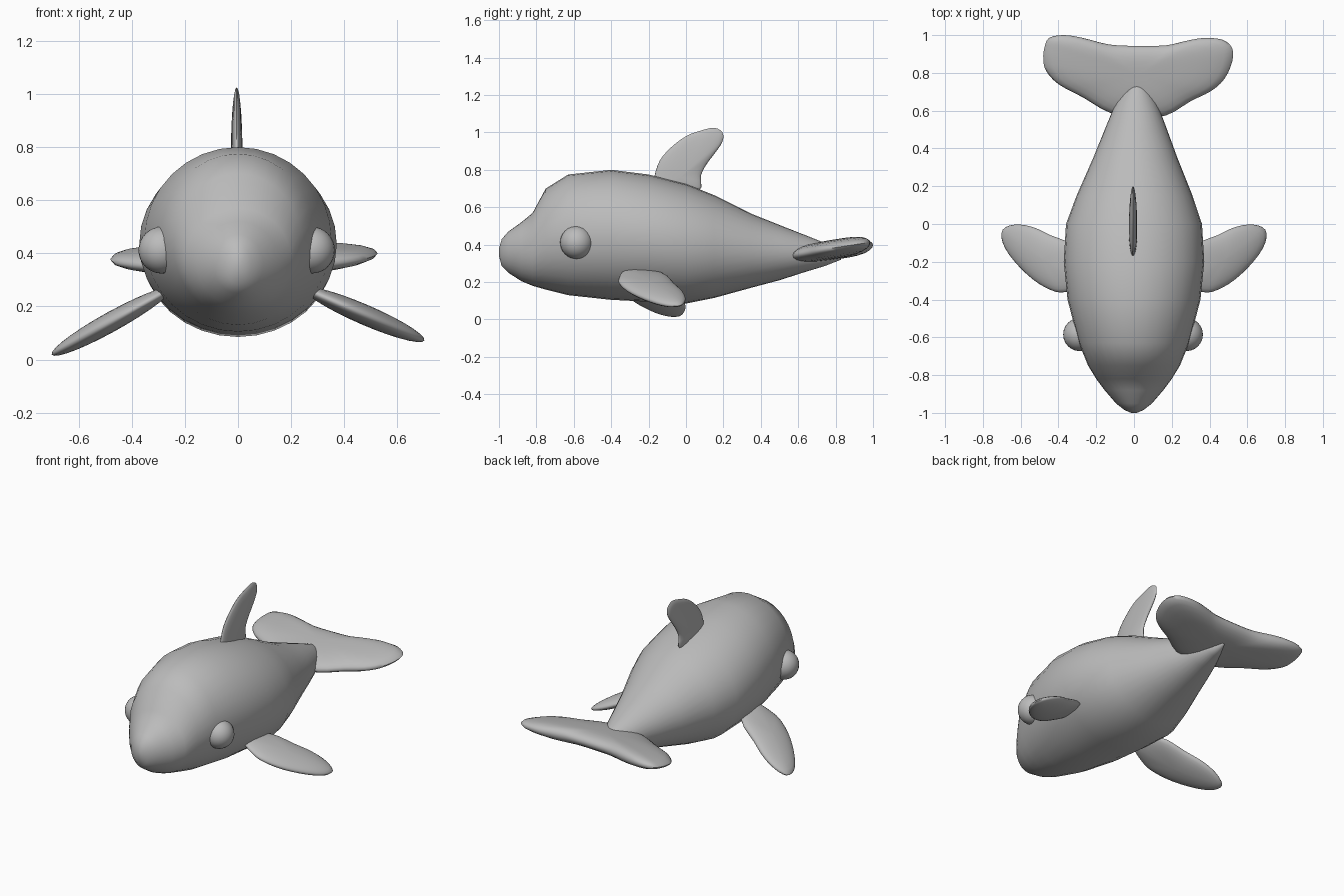
import bpy, bmesh, math
from mathutils import Vector

cube = bpy.data.objects.get("Cube")
if cube:
    bpy.data.objects.remove(cube, do_unlink=True)

grey = bpy.data.materials.new("soft grey")
grey.use_nodes = True
colour = (0.5, 0.5, 0.5, 1)
grey.diffuse_color = colour
grey.node_tree.nodes["Principled BSDF"].inputs["Base Color"].default_value = colour


def finish(name, bm, sharp_angle=70):
    """Turn a bmesh into a smooth shaded grey object."""
    bmesh.ops.remove_doubles(bm, verts=bm.verts, dist=0.0005)
    bmesh.ops.recalc_face_normals(bm, faces=bm.faces)
    mesh = bpy.data.meshes.new(name)
    bm.to_mesh(mesh)
    bm.free()
    mesh.materials.append(grey)
    obj = bpy.data.objects.new(name, mesh)
    bpy.context.collection.objects.link(obj)
    bpy.ops.object.select_all(action="DESELECT")
    obj.select_set(True)
    bpy.context.view_layer.objects.active = obj
    bpy.ops.object.shade_smooth_by_angle(angle=math.radians(sharp_angle))
    return obj


def bridge(bm, rings):
    """Join neighbouring closed rings with quads."""
    for first, second in zip(rings, rings[1:]):
        count = len(first)
        for i in range(count):
            j = (i + 1) % count
            bm.faces.new((first[i], first[j], second[j], second[i]))


def smooth_loop(points, steps=3):
    """Round a closed outline with a Catmull-Rom curve."""
    pts = [Vector(p) for p in points]
    count = len(pts)
    result = []
    for i in range(count):
        a, b, c, d = (pts[(i + k) % count] for k in (-1, 0, 1, 2))
        for s in range(steps):
            t = s / steps
            result.append(0.5 * (2 * b + (c - a) * t
                                 + (2 * a - 5 * b + 4 * c - d) * t ** 2
                                 + (3 * b - a - 3 * c + d) * t ** 3))
    return result


def make_fin(name, outline, centre, half_thick, place, power=2):
    """Cushion shaped fin: rings shrink to the centre as they rise."""
    loop = smooth_loop(outline)
    centre = Vector(centre)
    bm = bmesh.new()
    levels = 7
    rings = []
    for k in range(-levels, levels + 1):
        angle = math.pi / 2 * k / levels
        scale = max(math.cos(angle), 0.01)
        height = math.copysign((1 - scale ** power) ** 0.5, k) * half_thick
        rings.append([bm.verts.new(place(*(centre + (p - centre) * scale), height))
                      for p in loop])
    bridge(bm, rings)
    bm.faces.new(rings[0])
    bm.faces.new(rings[-1])
    return finish(name, bm)


# Body: elliptical sections as (y, top, bottom, half width)
sections = [
    (-1, .38, .34, .015), (-.985, .43, .285, .05), (-.95, .47, .25, .095),
    (-.88, .52, .205, .155), (-.82, .57, .18, .2), (-.75, .7, .16, .243),
    (-.63, .775, .13, .292), (-.4, .8, .105, .352), (-.2, .775, .095, .372),
    (0, .725, .085, .36), (.15, .665, .115, .307), (.35, .565, .17, .223),
    (.5, .505, .21, .165), (.64, .45, .255, .11), (.74, .41, .285, .06),
    (.83, .36, .32, .01)]
bm = bmesh.new()
rings = []
sides = 32
for y, top, bottom, width in sections:
    middle, half = (top + bottom) / 2, (top - bottom) / 2
    shift = 0.02 * max(y, 0)
    rings.append([bm.verts.new((shift + width * math.cos(a), y, middle + half * math.sin(a)))
                  for a in (2 * math.pi * i / sides for i in range(sides))])
bridge(bm, rings)
bm.faces.new(rings[0])
bm.faces.new(rings[-1])
finish("body", bm)

# Dorsal fin, drawn in the side plane
dorsal = [(-.18, .66), (-.17, .76), (-.14, .85), (-.08, .92), (0, .98), (.08, 1.01),
          (.15, 1.025), (.195, 1), (.195, .95), (.155, .89), (.11, .83), (.08, .77),
          (.06, .68)]
make_fin("dorsal_fin", dorsal, (-.03, .76), 0.022,
         lambda u, v, h: (h - 0.005, u, v))

# Pectoral fins, drawn from above and sloping outwards
pectoral = [(.25, -.31), (.36, -.36), (.44, -.35), (.54, -.29), (.64, -.19),
            (.695, -.1), (.695, -.03), (.63, -.003), (.54, -.015), (.44, -.06),
            (.3, -.13)]
for name, side, root, slope in (("left_flipper", 1, .245, .43), ("right_flipper", -1, .24, .55)):
    make_fin(name, pectoral, (.48, -.18), 0.036,
             lambda u, v, h: (side * (u + h * 0.35), v, root - slope * (u - .3) + h))

# Tail fluke, tilted up to the rear with a slight roll
fluke = [(-.475, .93), (-.45, .985), (-.37, 1), (-.27, .985), (-.13, .95), (.02, .943),
         (.17, .946), (.27, .968), (.37, .985), (.47, .975), (.52, .93), (.52, .86),
         (.48, .77), (.41, .705), (.3, .65), (.17, .575), (.02, .565), (-.13, .59),
         (-.27, .67), (-.4, .74), (-.465, .81), (-.48, .87)]
make_fin("tail_fluke", fluke, (.02, .79), 0.052,
         lambda u, v, h: (u, v, .34 + .15 * (v - .57) + .02 * u + h), power=3)

# Eyes
for name, x in (("left_eye", .277), ("right_eye", -.287)):
    bm = bmesh.new()
    bmesh.ops.create_uvsphere(bm, u_segments=24, v_segments=16, radius=0.088)
    bmesh.ops.translate(bm, verts=bm.verts, vec=(x, -.585, .412))
    finish(name, bm)
